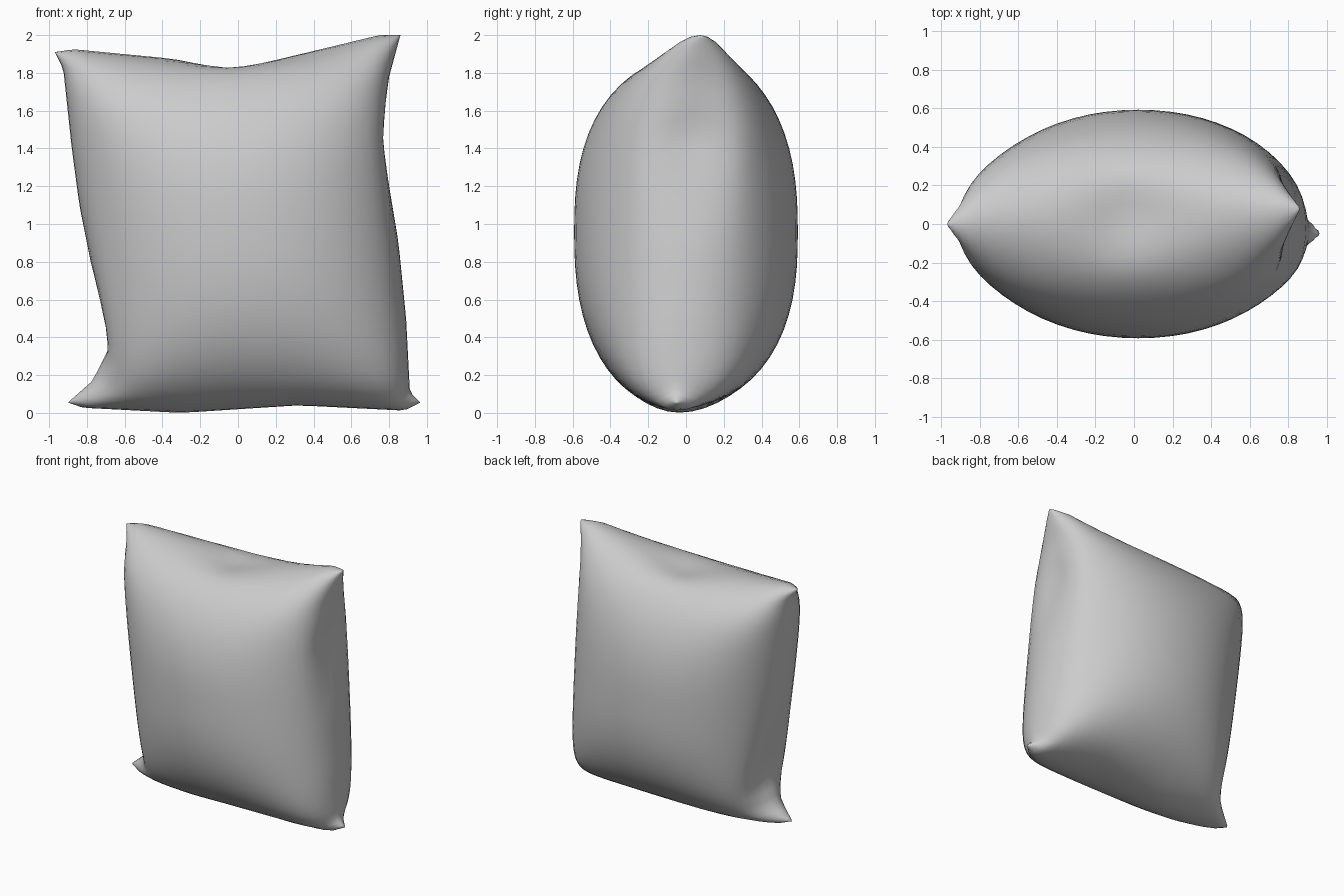
import bpy, bmesh, math

if "Cube" in bpy.data.objects:
    bpy.data.objects.remove(bpy.data.objects["Cube"])

# Seam outline, one polyline per side
TOP = [(-0.97, 1.91), (-0.87, 1.925), (-0.35, 1.875), (-0.03, 1.813), (0.48, 1.935), (0.75, 2.0), (0.86, 2.0)]
BOTTOM = [(-0.90, 0.055), (-0.82, 0.027), (-0.3, 0.0), (0.32, 0.04), (0.88, 0.012), (0.965, 0.055)]
LEFT = [(-0.90, 0.055), (-0.77, 0.17), (-0.69, 0.33), (-0.69, 0.44), (-0.78, 0.8),
        (-0.84, 1.1), (-0.88, 1.4), (-0.925, 1.82), (-0.97, 1.91)]
RIGHT = [(0.965, 0.055), (0.91, 0.11), (0.89, 0.5), (0.85, 0.9), (0.80, 1.2),
         (0.757, 1.47), (0.80, 1.78), (0.86, 2.0)]
# Stuffed body corners without the seam dents: bottom left, bottom right, top left, top right
BODY = [(-0.71, 0.02), (0.93, 0.02), (-0.94, 1.87), (0.81, 1.92)]
# Depth offset of the seam at the same corners
SEAM_Y = (-0.03, -0.05, 0.0, 0.08)
DEPTH = 0.592
N = 32


def sample(line, t, axis):
    """Point on a polyline at fraction t of its run along the axis."""
    if t < 1e-6:
        return line[0]
    if t > 1 - 1e-6:
        return line[-1]
    w = line[0][axis] + (line[-1][axis] - line[0][axis]) * t
    for p, q in zip(line, line[1:]):
        if w <= q[axis] and q[axis] > p[axis]:
            k = (w - p[axis]) / (q[axis] - p[axis])
            return tuple(p[j] + (q[j] - p[j]) * k for j in (0, 1))
    return line[-1]


def blend(bl, br, tl, tr, s, t):
    return (1 - t) * ((1 - s) * bl + s * br) + t * ((1 - s) * tl + s * tr)


def fullness(u, v):
    """Soft minimum of the two cross-sections, pinched at the corner tips."""
    f = math.sqrt(max(0, 1 - abs(u) ** 2.05))
    g = math.sqrt(max(0, 1 - abs(v) ** 2.5))
    if min(f, g) < 1e-4:
        return 0
    return (f ** -2.2 + g ** -2.2 - 1) ** (-1 / 2.2) * (1 - 0.75 * abs(u * v) ** 8)


def surface(i, j, side):
    """Blend the four seam sides into the body, then puff the panel out in depth."""
    u = math.sin(math.pi * (i / N - 0.5))
    v = math.sin(math.pi * (j / N - 0.5))
    s, t = (u + 1) / 2, (v + 1) / 2
    lo, hi = sample(BOTTOM, s, 0), sample(TOP, s, 0)
    le, ri = sample(LEFT, t, 1), sample(RIGHT, t, 1)
    puff = fullness(u, v)
    w = min(1, puff / 0.55)
    w = w * w * (3 - 2 * w)
    pos = []
    for k in (0, 1):
        seam = ((1 - t) * lo[k] + t * hi[k] + (1 - s) * le[k] + s * ri[k]
                - blend(BOTTOM[0][k], BOTTOM[-1][k], TOP[0][k], TOP[-1][k], s, t))
        body = blend(*(c[k] for c in BODY), s, t)
        pos.append(seam + (body - seam) * w)
    y = blend(*SEAM_Y, s, t) * (1 - puff)
    return pos[0], y + side * DEPTH * puff, pos[1]


# Front and back panels, joined along the seam
bm = bmesh.new()
for side in (-1, 1):
    grid = [[bm.verts.new(surface(i, j, side)) for j in range(N + 1)] for i in range(N + 1)]
    for i in range(N):
        for j in range(N):
            bm.faces.new((grid[i][j], grid[i + 1][j], grid[i + 1][j + 1], grid[i][j + 1]))
bmesh.ops.remove_doubles(bm, verts=bm.verts, dist=0.0005)
bmesh.ops.recalc_face_normals(bm, faces=bm.faces)
for f in bm.faces:
    f.smooth = True
mesh = bpy.data.meshes.new("pillow")
bm.to_mesh(mesh)
bm.free()
pillow = bpy.data.objects.new("pillow", mesh)
bpy.context.collection.objects.link(pillow)
